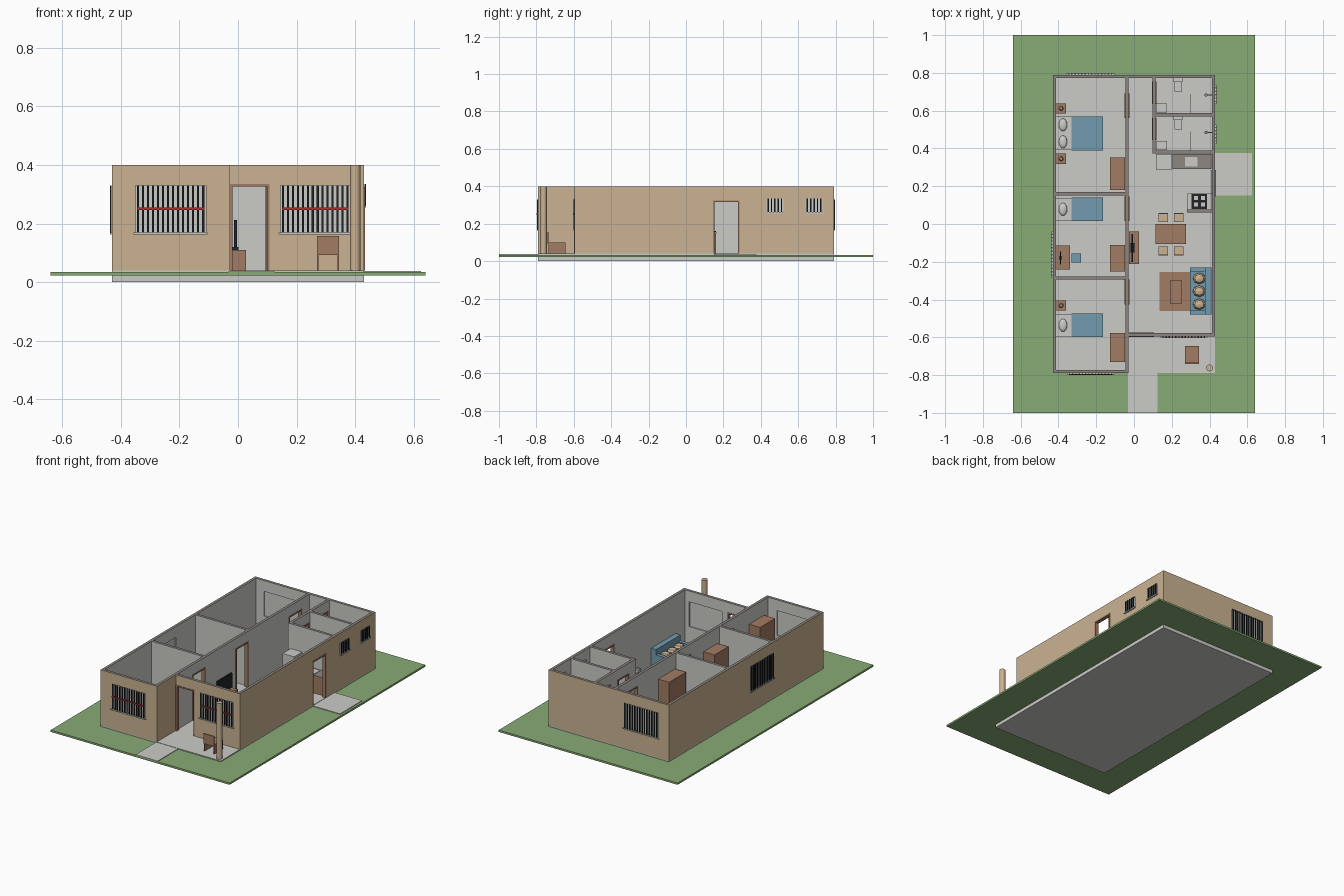
import bpy, bmesh
from mathutils import Matrix, Vector

cube = bpy.data.objects.get("Cube")
if cube:
    bpy.data.objects.remove(cube, do_unlink=True)


def material(name, r, g, b):
    m = bpy.data.materials.new(name)
    m.use_nodes = True
    m.diffuse_color = (r, g, b, 1)
    m.node_tree.nodes["Principled BSDF"].inputs["Base Color"].default_value = (r, g, b, 1)
    return m


GRASS = material("grass green", .25, .41, .18)
WHITE = material("plaster white", .6, .6, .57)
TAN = material("wall tan", .6, .45, .29)
STONE = material("stone grey", .27, .24, .22)
WOOD = material("wood brown", .36, .2, .125)
BLUE = material("fabric blue", .17, .33, .43)
BLACK = material("iron black", .015, .017, .02)
RED = material("rail red", .38, .03, .03)

FLOOR, TOP, THICK = .04, .4, .018


def finish(name, bm, mats):
    mesh = bpy.data.meshes.new(name)
    bmesh.ops.recalc_face_normals(bm, faces=bm.faces)
    bm.to_mesh(mesh)
    bm.free()
    for m in mats:
        mesh.materials.append(m)
    ob = bpy.data.objects.new(name, mesh)
    bpy.context.collection.objects.link(ob)
    return ob


def boxes(name, mat, *spans):
    """One object made of boxes given as x0, x1, y0, y1, z0, z1."""
    bm = bmesh.new()
    for x0, x1, y0, y1, z0, z1 in spans:
        size = Matrix.Diagonal((x1 - x0, y1 - y0, z1 - z0, 1))
        mid = Matrix.Translation(((x0 + x1) / 2, (y0 + y1) / 2, (z0 + z1) / 2))
        bmesh.ops.create_cube(bm, size=1, matrix=mid @ size)
    return finish(name, bm, [mat])


def blob(name, mat, centre, radii, segments=16):
    bm = bmesh.new()
    bmesh.ops.create_uvsphere(bm, u_segments=segments, v_segments=segments // 2, radius=1,
                              matrix=Matrix.Translation(centre) @ Matrix.Diagonal((*radii, 1)))
    for f in bm.faces:
        f.smooth = segments > 8
    return finish(name, bm, [mat])


def cylinder(name, mat, x, y, z0, z1, r, sides=16, top_r=None):
    bm = bmesh.new()
    bmesh.ops.create_cone(bm, cap_ends=True, segments=sides, radius1=r,
                          radius2=r if top_r is None else top_r, depth=z1 - z0,
                          matrix=Matrix.Translation((x, y, (z0 + z1) / 2)))
    for f in bm.faces:
        f.smooth = abs(f.normal.z) < .9
    return finish(name, bm, [mat])


def span(axis, u0, u1, v0, v1, z0, z1):
    return (u0, u1, v0, v1, z0, z1) if axis == "x" else (v0, v1, u0, u1, z0, z1)


def is_outside(c, n):
    """True for wall faces on the outer skin of the house."""
    if abs(n.x) > .9:
        return c.x * n.x > .429 or (n.x > 0 and c.y < -.595 and abs(c.x + .028) < .002)
    porch = n.y < 0 and c.x > -.03 and abs(c.y + .595) < .001
    return abs(n.y) > .9 and (c.y * n.y > .789 or porch)


def wall(name, axis, pos, a, b, openings=(), top=TOP):
    """Wall with rectangular openings, plaster inside and tan outside."""
    us = sorted({a, b, *(u for o in openings for u in o[:2])})
    zs = sorted({FLOOR, top, *(z for o in openings for z in o[2:])})
    bm = bmesh.new()
    grid = {(u, z): bm.verts.new((u, pos, z) if axis == "x" else (pos, u, z)) for u in us for z in zs}
    for u0, u1 in zip(us, us[1:]):
        for z0, z1 in zip(zs, zs[1:]):
            if not any(o[0] <= u0 < o[1] and o[2] <= z0 < o[3] for o in openings):
                bm.faces.new([grid[k] for k in ((u0, z0), (u1, z0), (u1, z1), (u0, z1))])
    bmesh.ops.delete(bm, geom=[v for v in bm.verts if not v.link_faces], context="VERTS")
    ext = bmesh.ops.extrude_face_region(bm, geom=bm.faces[:], use_keep_orig=True)
    shift = Vector((0, THICK, 0) if axis == "x" else (THICK, 0, 0))
    bmesh.ops.translate(bm, vec=shift, verts=[e for e in ext["geom"] if isinstance(e, bmesh.types.BMVert)])
    bmesh.ops.recalc_face_normals(bm, faces=bm.faces)
    for f in bm.faces:
        c = f.calc_center_median()
        if f.normal.z > .9 and c.z > top - .01:
            f.material_index = 2
        elif is_outside(c, f.normal):
            f.material_index = 1
    finish(name, bm, [WHITE, TAN, STONE])
    for i, (u0, u1, z0, z1) in enumerate(openings):
        if z0 == FLOOR:  # wooden door frame
            v0, v1, w = pos - .003, pos + THICK + .003, .008
            boxes(f"{name}_door_frame_{i}", WOOD,
                  span(axis, u0, u0 + w, v0, v1, z0, z1), span(axis, u1 - w, u1, v0, v1, z0, z1),
                  span(axis, u0 + w, u1 - w, v0, v1, z1 - w, z1))
        else:  # pane, sill and iron bars
            out = -1 if pos < 0 else 1
            face = pos if out < 0 else pos + THICK
            mid = pos + THICK / 2
            boxes(f"{name}_pane_{i}", WHITE, span(axis, u0, u1, mid - .002, mid + .002, z0, z1))
            near, far = sorted((face, face + out * .007))
            boxes(f"{name}_sill_{i}", WHITE, span(axis, u0 - .006, u1 + .006, near, far, z0 - .007, z0))
            near, far = sorted((face + out * .001, face + out * .006))
            count = max(5, round((u1 - u0) / .0175))
            step = (u1 - u0) / count
            centres = [u0 + step * (k + .5) for k in range(count)]
            boxes(f"{name}_bars_{i}", BLACK,
                  *[span(axis, u - .0035, u + .0035, near, far, z0, z1) for u in centres])
            if axis == "x" and out < 0:
                boxes(f"{name}_red_rail_{i}", RED,
                      span(axis, u0 + .005, u1 - .005, face - .009, face - .005, .247, .255))


# Ground, foundation and paths
boxes("lawn", GRASS, (-.64, .64, -1, 1, .022, .034))
boxes("foundation", WHITE, (-.43, .43, -.79, .79, 0, FLOOR))
boxes("front_path", WHITE, (-.033, .125, -1, -.79, .025, .038))
boxes("side_path", WHITE, (.43, .625, .15, .375, .025, .038))

# Outer walls
DOOR = (FLOOR, .335)
WINDOW = (.17, .33)
wall("left_wall", "y", -.43, -.79, .79, [(-.28, -.045, *WINDOW)])
wall("right_wall", "y", .412, -.595, .79,
     [(.145, .285, FLOOR, .325), (.43, .52, .262, .335), (.64, .73, .262, .335)])
wall("back_wall", "x", .772, -.412, .412, [(-.355, -.11, *WINDOW)])
wall("bedroom_front_wall", "x", -.79, -.412, -.046, [(-.35, -.11, *WINDOW)])
wall("porch_side_wall", "y", -.046, -.79, -.595)
wall("living_front_wall", "x", -.595, -.028, .412, [(-.027, .107, *DOOR), (.145, .382, *WINDOW)])

# Inner walls
wall("corridor_wall", "y", -.046, -.595, .772,
     [(y, y + .13, *DOOR) for y in (-.425, .015, .56)])
for room, y in (("front", -.295), ("back", .152)):
    wall(f"{room}_bedroom_divider", "x", y, -.412, -.046)
wall("bathroom_side_wall", "y", .097, .372, .772, [(.445, .56, *DOOR), (.635, .755, *DOOR)])
for room, y in (("kitchen", .372), ("bathroom", .57)):
    wall(f"{room}_divider", "x", y, .115, .412)
wall("kitchen_half_wall", "x", .06, .28, .412, top=.17)

# Porch column and chair
cylinder("porch_column", TAN, .4, -.762, FLOOR, TOP, .018)
boxes("porch_chair", WOOD, (.27, .345, -.735, -.645, .092, .1), (.27, .345, -.74, -.734, .092, .157),
      (.27, .275, -.735, -.645, FLOOR, .092), (.34, .345, -.735, -.645, FLOOR, .092))

# Beds, nightstands and wardrobes
for room, y0, y1, pillows in (("back", .39, .57, (.435, .525)), ("middle", .015, .14, (.078,)),
                              ("front", -.597, -.475, (-.536,))):
    boxes(f"{room}_bed", WHITE, (-.412, -.167, y0 + .002, y1 - .002, FLOOR, .1))
    boxes(f"{room}_blanket", BLUE, (-.33, -.165, y0, y1, .045, .104))
    for i, y in enumerate(pillows):
        blob(f"{room}_pillow_{i}", WHITE, (-.376, y, .104), (.022, .034, .011))
for i, y in enumerate((.612, .345, -.432)):
    boxes(f"nightstand_{i}", WOOD, (-.412, -.36, y - .027, y + .027, FLOOR, .1))
    cylinder(f"lamp_{i}", TAN, -.386, y, .1, .135, .012, top_r=.007)
for i, (y0, y1) in enumerate(((.18, .352), (-.252, -.11), (-.73, -.577))):
    boxes(f"wardrobe_{i}", WOOD, (-.126, -.048, y0, y1, FLOOR, .3))


def table(name, mat, x0, x1, y0, y1, top, leg=.008, back=None):
    """Table, or chair when the back's y span is given."""
    parts = [(x0, x1, y0, y1, top - .008, top)]
    parts += [(x, x + leg, y, y + leg, FLOOR, top - .008) for x in (x0, x1 - leg) for y in (y0, y1 - leg)]
    if back:
        parts.append((x0, x1, *back, top, top + .055))
    boxes(name, mat, *parts)


# Study desk, screen and chair
table("desk", WOOD, -.412, -.34, -.242, -.115, .14)
boxes("desk_screen", BLACK, (-.392, -.386, -.215, -.145, .15, .195), (-.394, -.384, -.19, -.17, .14, .15))
table("desk_chair", BLUE, -.33, -.28, -.205, -.155, .1)

# Living room
boxes("rug", WOOD, (.135, .3, -.46, -.255, FLOOR, .043))
table("coffee_table", WOOD, .19, .255, -.42, -.3, .085)
boxes("sofa", BLUE, (.297, .41, -.48, -.23, .045, .095), (.375, .41, -.48, -.23, .095, .155),
      (.297, .375, -.48, -.456, .095, .12), (.297, .375, -.254, -.23, .095, .12))
for i, y in enumerate((-.425, -.356, -.288)):
    blob(f"sofa_cushion_{i}", TAN, (.345, y, .108), (.034, .03, .018), 8)
boxes("tv_stand", WOOD, (-.026, .027, -.212, -.04, FLOOR, .11))
boxes("television", BLACK, (-.013, -.004, -.2, -.052, .12, .212), (-.018, .002, -.15, -.1, .11, .12))

# Dining set
table("dining_table", WOOD, .115, .275, -.105, 0, .14)
for i, x in enumerate((.131, .211)):
    table(f"rear_dining_chair_{i}", TAN, x, x + .05, .01, .057, .1, back=(.052, .057))
    table(f"front_dining_chair_{i}", TAN, x, x + .05, -.167, -.12, .1, back=(-.167, -.162))

# Kitchen
boxes("fridge", WHITE, (.117, .2, .288, .37, FLOOR, .24))
boxes("counter_cabinet", WOOD, (.205, .41, .295, .37, FLOOR, .15))
boxes("counter_top", STONE, (.203, .411, .29, .371, .15, .158))
boxes("sink", WHITE, (.27, .335, .305, .355, .158, .161))
boxes("stove_cabinet", WOOD, (.285, .41, .079, .16, FLOOR, .15))
boxes("stove_counter", WHITE, (.283, .411, .078, .162, .15, .156))
boxes("stove", BLACK, (.305, .387, .08, .16, .156, .162))
boxes("burners", WHITE, *[(x, x + .022, y, y + .022, .162, .164) for x in (.318, .354) for y in (.092, .126)])

# Bathrooms
for room, low, high in (("back", .588, .772), ("front", .39, .57)):
    boxes(f"{room}_basin", WHITE, (.117, .175, low + .003, low + .05, .13, .152),
          (.135, .157, low + .015, low + .035, FLOOR, .13))
    boxes(f"{room}_toilet", WHITE, (.21, .258, high - .02, high, FLOOR, .135),
          (.214, .254, high - .07, high - .02, FLOOR, .092))
    boxes(f"{room}_shower_screen", WHITE, (.298, .302, low, low + .1, FLOOR, .29))
    boxes(f"{room}_shower_pipe", STONE, (.38, .412, low + .092, low + .097, .3, .305))
    cylinder(f"{room}_shower_head", STONE, .382, low + .095, .293, .3, .009, 12)
